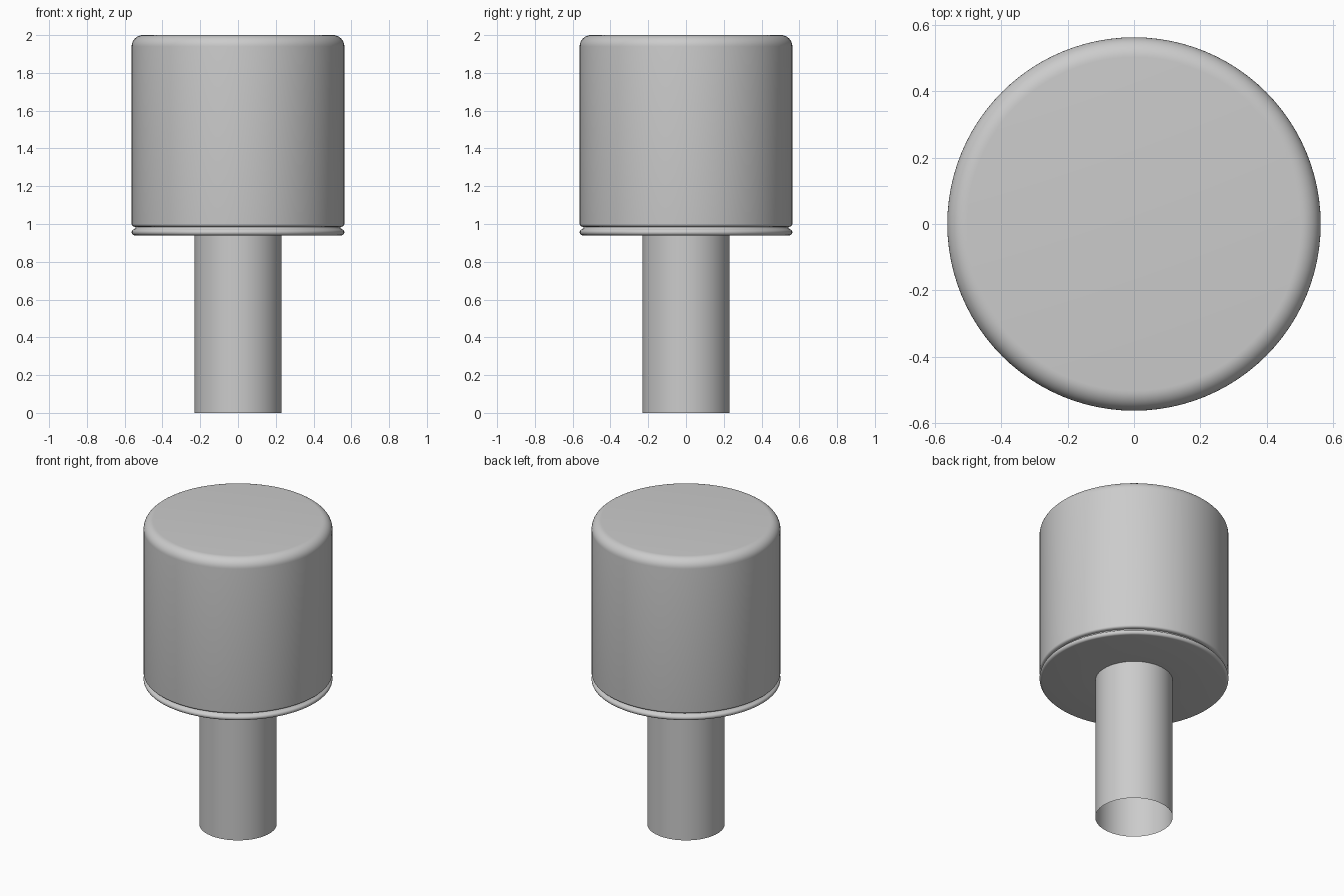
import bpy, bmesh, math

if "Cube" in bpy.data.objects:
    bpy.data.objects.remove(bpy.data.objects["Cube"])

def lathe(name, profile, segments=96):
    # revolve (radius, z) points around the z axis
    bm = bmesh.new()
    verts = [bm.verts.new((r, 0, z)) for r, z in profile]
    edges = [bm.edges.new(pair) for pair in zip(verts, verts[1:])]
    bmesh.ops.spin(bm, geom=verts + edges, cent=(0, 0, 0), axis=(0, 0, 1),
                   angle=math.tau, steps=segments)
    bmesh.ops.remove_doubles(bm, verts=bm.verts, dist=1e-4)
    bmesh.ops.recalc_face_normals(bm, faces=bm.faces)
    mesh = bpy.data.meshes.new(name)
    bm.to_mesh(mesh)
    bm.free()
    obj = bpy.data.objects.new(name, mesh)
    bpy.context.collection.objects.link(obj)
    bpy.ops.object.select_all(action='DESELECT')
    obj.select_set(True)
    bpy.context.view_layer.objects.active = obj
    bpy.ops.object.shade_smooth_by_angle(angle=math.radians(40))
    return obj

def arc(r, z, radius, start, end, steps=8):
    # rounded corner of the profile, angles in degrees
    angles = [math.radians(start + (end - start) * i / steps) for i in range(steps + 1)]
    return [(r + radius * math.cos(a), z + radius * math.sin(a)) for a in angles]

R = 0.563

# cap: flat underside, rolled rim, narrow groove, straight wall, rounded top
cap_profile = [(0, 0.94), (0.23, 0.94)]
cap_profile += arc(R - 0.016, 0.956, 0.016, -90, 60)
cap_profile += [(0.543, 0.978), (0.541, 0.984)]
cap_profile += arc(R - 0.014, 1.0, 0.014, -80, 0, 5)
cap_profile += arc(R - 0.06, 1.94, 0.06, 0, 90, 10)
cap_profile += [(0, 2.0)]
lathe("cap", cap_profile)

# stem: thin tube, open at the bottom
lathe("stem", [(0.231, 0.0), (0.231, 0.94)], 64)
